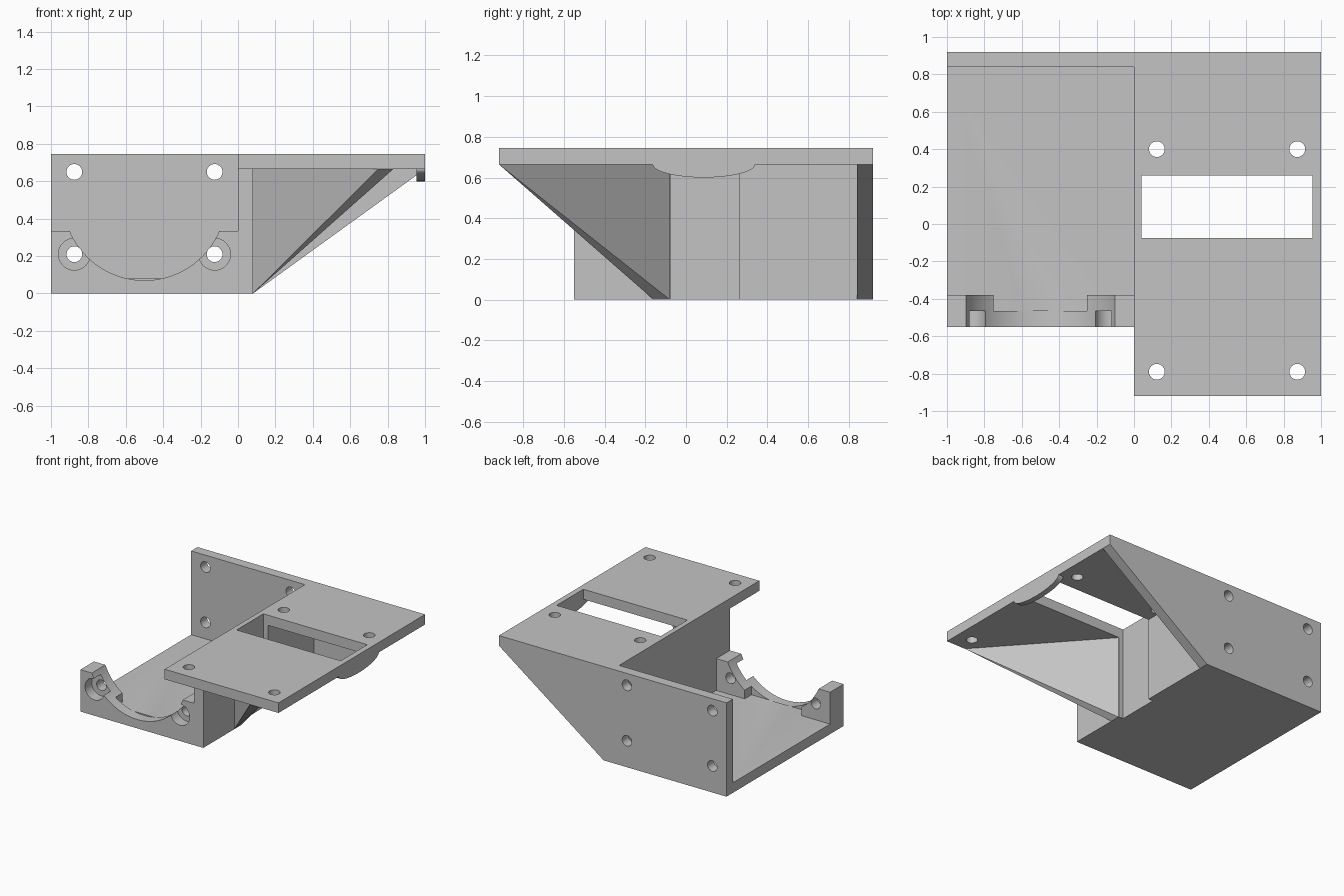
import bpy, bmesh, math
from mathutils import Vector

cube = bpy.data.objects.get("Cube")
if cube:
    bpy.data.objects.remove(cube, do_unlink=True)

grey = bpy.data.materials.new("plain grey")
grey.use_nodes = True
color = (0.55, 0.55, 0.55, 1)
grey.diffuse_color = color
grey.node_tree.nodes["Principled BSDF"].inputs["Base Color"].default_value = color

T = 0.08                      # sheet thickness
H = 0.745                     # overall height
U = H - T                     # underside of the top plate
Y0, Y1 = -0.92, 0.92          # plate front and back
F = -0.55                     # front of the cradle
HOLE = 0.042


def finish(name, bm):
    bmesh.ops.recalc_face_normals(bm, faces=bm.faces)
    mesh = bpy.data.meshes.new(name)
    bm.to_mesh(mesh)
    bm.free()
    mesh.materials.append(grey)
    ob = bpy.data.objects.new(name, mesh)
    bpy.context.collection.objects.link(ob)
    return ob


def prism(name, points, start, depth):
    """Extrude a closed 3D outline along a vector."""
    bm = bmesh.new()
    face = bm.faces.new([bm.verts.new(Vector(p) + Vector(start)) for p in points])
    ext = bmesh.ops.extrude_face_region(bm, geom=[face])
    verts = [v for v in ext["geom"] if isinstance(v, bmesh.types.BMVert)]
    bmesh.ops.translate(bm, verts=verts, vec=depth)
    return finish(name, bm)


def box(name, x0, x1, y0, y1, z0, z1):
    outline = [(x0, y0, z0), (x1, y0, z0), (x1, y1, z0), (x0, y1, z0)]
    return prism(name, outline, (0, 0, 0), (0, 0, z1 - z0))


def rod(axis, center, r, lo, hi, n=40):
    """Cylinder cutter along y or z."""
    angles = [2 * math.pi * i / n for i in range(n)]
    ring = [(center[0] + r * math.cos(a), center[1] + r * math.sin(a)) for a in angles]
    if axis == "y":
        return prism("cutter", [(u, lo, v) for u, v in ring], (0, 0, 0), (0, hi - lo, 0))
    return prism("cutter", [(u, v, lo) for u, v in ring], (0, 0, 0), (0, 0, hi - lo))


def cut(ob, *cutters):
    for c in cutters:
        mod = ob.modifiers.new("cut", "BOOLEAN")
        mod.operation = "DIFFERENCE"
        mod.solver = "EXACT"
        mod.object = c
    dg = bpy.context.evaluated_depsgraph_get()
    mesh = bpy.data.meshes.new_from_object(ob.evaluated_get(dg))
    ob.modifiers.clear()
    ob.data = mesh
    for c in cutters:
        bpy.data.objects.remove(c, do_unlink=True)


def slot():
    return box("cutter", 0.04, 0.955, -0.075, 0.26, -0.2, 1)


def saddle(hi):
    return rod("y", (-0.5, 0.505), 0.435, F - 0.1, hi, 96)


# Back wall with its sloping gusset end and four screw holes
back = prism("back_wall", [(-1, 0, 0), (T, 0, 0), (1, 0, U), (1, 0, H), (-1, 0, H)],
             (0, Y1 - T, 0), (0, T, 0))
cut(back, *[rod("y", (x, z), HOLE, 0.7, 1) for x in (-0.875, -0.125) for z in (0.21, 0.65)])

# Top plate with rectangular window and four screw holes
plate = box("top_plate", 0, 1, Y0, Y1 - T, U, H)
cut(plate, slot(), *[rod("z", (x, y), HOLE, 0.5, 1) for x in (0.122, 0.873) for y in (-0.79, 0.4)])

# Side wall, thinned where the window passes
wall = box("side_wall", 0, T, F, Y1 - T, 0, U)
cut(wall, slot())

# Floor, lightly grooved by the saddle
floor = box("base_floor", -1, 0, F, Y1 - T, 0, T)
cut(floor, saddle(-0.465))

# Front lip with round saddle and counterbores
lip = box("front_lip", -1, 0, F, -0.465, T, 0.333)
cut(lip, saddle(0), *[rod("y", (x, 0.21), 0.085, -0.7, -0.3) for x in (-0.875, -0.125)])

# Posts behind the lip, drilled for screws
for side, x0, x1, hx in (("right", -1, -0.75, -0.875), ("left", -0.25, 0, -0.125)):
    post = box(side + "_post", x0, x1, -0.465, -0.38, T, 0.333)
    cut(post, saddle(0), rod("y", (hx, 0.21), HOLE, -0.7, -0.2))

# Diagonal rib tapering from the plate's front edge to the wall's foot
bm = bmesh.new()
for p in ((T, -0.16, U), (T, -0.08, U), (0.83, Y0, U), (0.75, Y0, U), (T, -0.16, 0), (T, -0.08, 0)):
    bm.verts.new(p)
bmesh.ops.convex_hull(bm, input=bm.verts)
finish("diagonal_rib", bm)

# Curved stiffener below the plate's outer edge
arc = [math.pi * i / 32 for i in range(33)]
prism("edge_stiffener", [(0, 0.088 + 0.252 * math.cos(a), U - 0.065 * math.sin(a)) for a in arc],
      (0.955, 0, 0), (0.045, 0, 0))

# Smooth the round cuts, keep corners sharp
bpy.ops.object.select_all(action="DESELECT")
for ob in bpy.context.collection.objects:
    if ob.type == "MESH" and grey.name in ob.data.materials:
        ob.select_set(True)
        bpy.context.view_layer.objects.active = ob
bpy.ops.object.shade_smooth_by_angle(angle=math.radians(20))
